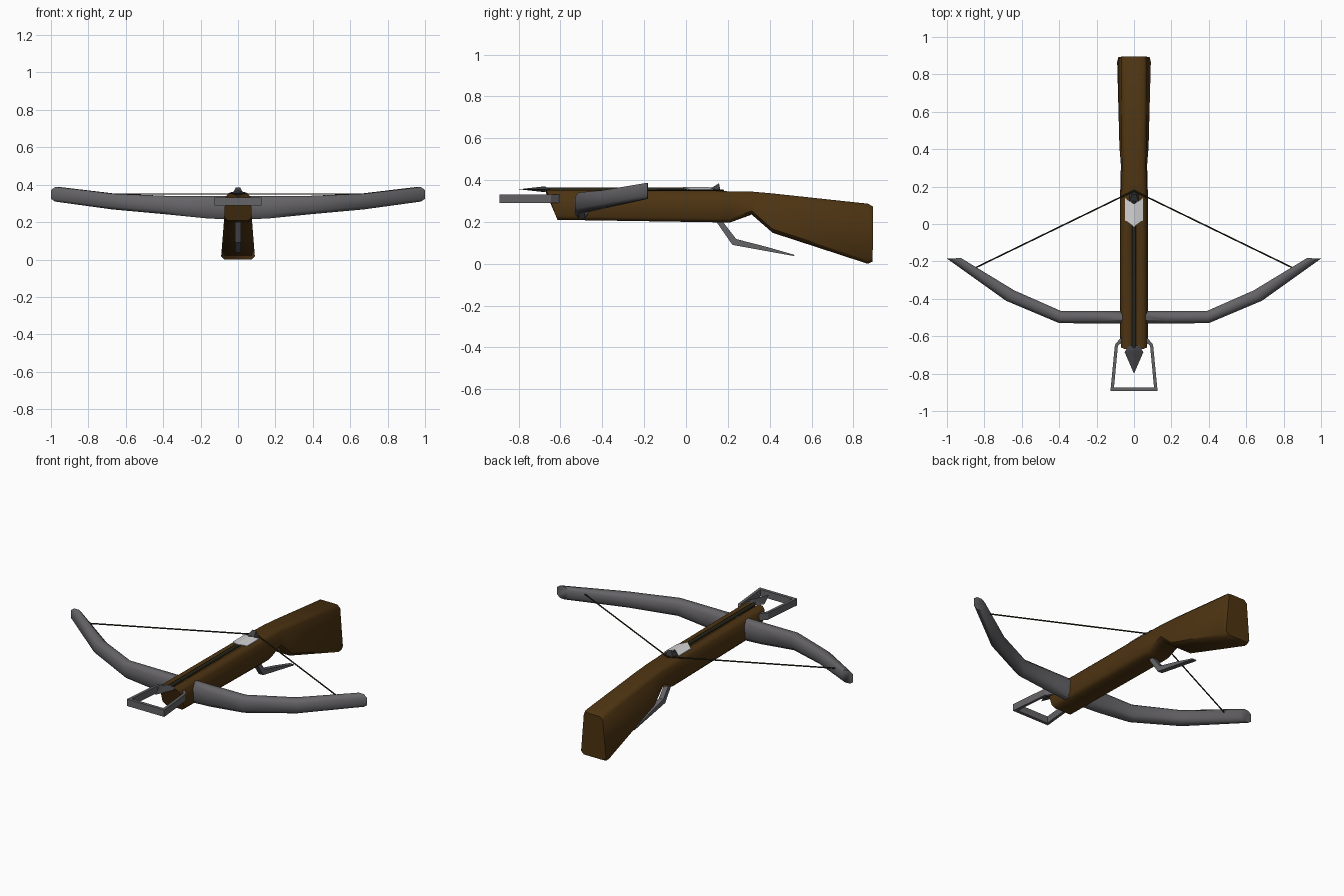
import bpy, bmesh, math
from mathutils import Vector

if "Cube" in bpy.data.objects:
    bpy.data.objects.remove(bpy.data.objects["Cube"])


def material(name, r, g, b):
    m = bpy.data.materials.new(name)
    m.diffuse_color = (r, g, b, 1)
    m.use_nodes = True
    m.node_tree.nodes["Principled BSDF"].inputs["Base Color"].default_value = m.diffuse_color
    return m


WOOD = material("dark brown wood", 0.075, 0.034, 0.006)
METAL = material("grey metal", 0.13, 0.125, 0.135)
IRON = material("dark iron", 0.055, 0.055, 0.06)
SHAFT = material("dark olive", 0.022, 0.02, 0.01)
FEATHER = material("pale feather", 0.65, 0.65, 0.65)


def finish(name, bm, mat, angle=None):
    bmesh.ops.recalc_face_normals(bm, faces=bm.faces)
    me = bpy.data.meshes.new(name)
    bm.to_mesh(me)
    bm.free()
    me.materials.append(mat)
    ob = bpy.data.objects.new(name, me)
    bpy.context.collection.objects.link(ob)
    if angle:
        bpy.ops.object.select_all(action='DESELECT')
        ob.select_set(True)
        bpy.context.view_layer.objects.active = ob
        bpy.ops.object.shade_smooth_by_angle(angle=math.radians(angle))
    return ob


def loft(name, sections, mat, angle):
    """Skin a list of equal-length closed sections and cap both ends."""
    bm = bmesh.new()
    rings = [[bm.verts.new(p) for p in s] for s in sections]
    for a, b in zip(rings, rings[1:]):
        for i in range(len(a)):
            j = (i + 1) % len(a)
            bm.faces.new((a[i], a[j], b[j], b[i]))
    bm.faces.new(rings[0])
    bm.faces.new(rings[-1])
    return finish(name, bm, mat, angle)


def hull(name, pts, mat):
    bm = bmesh.new()
    for p in pts:
        bm.verts.new(p)
    bmesh.ops.convex_hull(bm, input=bm.verts)
    return finish(name, bm, mat)


def prism(name, pts, offset, mat):
    """Extrude a flat outline along an offset vector."""
    bm = bmesh.new()
    f = bm.faces.new([bm.verts.new(p) for p in pts])
    g = bmesh.ops.extrude_face_region(bm, geom=[f])
    bmesh.ops.translate(bm, vec=offset,
                        verts=[v for v in g["geom"] if isinstance(v, bmesh.types.BMVert)])
    return finish(name, bm, mat)


def rod(name, a, b, radius, sides, mat):
    a, b = Vector(a), Vector(b)
    q = (b - a).to_track_quat('Z', 'Y')
    ring = [q @ Vector((radius * math.cos(t), radius * math.sin(t), 0))
            for t in (2 * math.pi * i / sides for i in range(sides))]
    return loft(name, [[a + r for r in ring], [b + r for r in ring]], mat, 50)


# Stock: y/z of top, y/z of bottom, half widths top and bottom, groove depth
STOCK = [
    (-0.668, 0.353, -0.615, 0.210, 0.068, 0.074, 0.018),
    (0.150, 0.348, 0.150, 0.198, 0.068, 0.074, 0.018),
    (0.160, 0.348, 0.160, 0.198, 0.068, 0.074, 0.0),
    (0.210, 0.346, 0.210, 0.197, 0.067, 0.073, 0.0),
    (0.314, 0.345, 0.314, 0.235, 0.064, 0.070, 0.0),
    (0.414, 0.336, 0.414, 0.148, 0.066, 0.078, 0.0),
    (0.870, 0.287, 0.868, 0.000, 0.070, 0.090, 0.0),
    (0.895, 0.272, 0.892, 0.010, 0.064, 0.084, 0.0),
]


def stock_section(yt, zt, yb, zb, wt, wb, groove):
    c = 0.018  # corner chamfer
    h = zt - zb
    half = [(0.02, 0), (wt - c, 0), (wt, c / h), (wb, 1 - c / h), (wb - c, 1)]

    def point(x, t):
        return (x, yt + (yb - yt) * t, zt - h * t)
    right = [point(x, t) for x, t in half]
    left = [point(-x, t) for x, t in reversed(half)]
    return right + left + [(0, yt, zt - groove)]


loft("stock", [stock_section(*s) for s in STOCK], WOOD, 50)

# Bow: outer x/y, inner x/y, bottom and top height, from the middle to a tip
BOW = [
    (0.165, -0.532, 0.165, -0.465, 0.220, 0.340),
    (0.400, -0.530, 0.388, -0.466, 0.243, 0.341),
    (0.685, -0.410, 0.640, -0.355, 0.268, 0.352),
    (1.000, -0.185, 0.925, -0.182, 0.310, 0.387),
]
BOW.insert(0, (0.0, -0.532, 0.0, -0.465, 0.212, 0.340))


def bow_section(sign, ox, oy, ix, iy, zl, zh):
    rim = [(0.28, 0), (0.72, 0), (1, 0.2), (1, 0.8),
           (0.72, 1), (0.28, 1), (0, 0.8), (0, 0.2)]
    return [(sign * (ox + (ix - ox) * u), oy + (iy - oy) * u, zl + (zh - zl) * v)
            for u, v in rim]


loft("bow", [bow_section(-1, *s) for s in reversed(BOW)]
     + [bow_section(1, *s) for s in BOW[1:]], METAL, 50)

# Bowstring drawn back to the catch
for side, sx in (("left", -1), ("right", 1)):
    rod("string_" + side, (sx * 0.86, -0.24, 0.35), (0, 0.178, 0.351), 0.004, 6, SHAFT)

# Foot stirrup
outer = [(0.068, -0.605), (0.102, -0.645), (0.126, -0.892)]
inner = [(0.062, -0.625), (0.086, -0.652), (0.107, -0.873)]
outline = (outer + [(-x, y) for x, y in reversed(outer)]
           + [(-x, y) for x, y in inner] + [(x, y) for x, y in reversed(inner)])
prism("stirrup", [(x, y, 0.29) for x, y in outline], (0, 0, 0.042), METAL)

# Trigger lever
LEVER = [(0.135, 0.215), (0.165, 0.215), (0.24, 0.118), (0.38, 0.082),
         (0.52, 0.042), (0.515, 0.037), (0.222, 0.09)]
prism("trigger", [(-0.015, y, z) for y, z in LEVER], (0.03, 0, 0), METAL)

# Catch that holds the string
hull("catch", [(x, y, z) for x in (-0.025, 0.025)
               for y, z in ((0.115, 0.345), (0.115, 0.358), (0.165, 0.345))]
     + [(-0.012, 0.158, 0.385), (0.012, 0.158, 0.385)], IRON)

# Bolt: shaft, head and feathers
rod("bolt_shaft", (0, -0.67, 0.354), (0, 0.13, 0.354), 0.011, 8, SHAFT)
hull("bolt_head", [(0, -0.8, 0.356), (-0.05, -0.685, 0.356), (0.05, -0.685, 0.356),
                   (0, -0.675, 0.37), (0, -0.675, 0.342),
                   (-0.028, -0.65, 0.356), (0.028, -0.65, 0.356)], IRON)
for side, sx in (("left", -1), ("right", 1)):
    prism("feather_" + side,
          [(0, -0.015, 0.362), (sx * 0.048, 0.02, 0.350),
           (sx * 0.048, 0.14, 0.350), (0, 0.105, 0.362)], (0, 0, 0.005), FEATHER)
